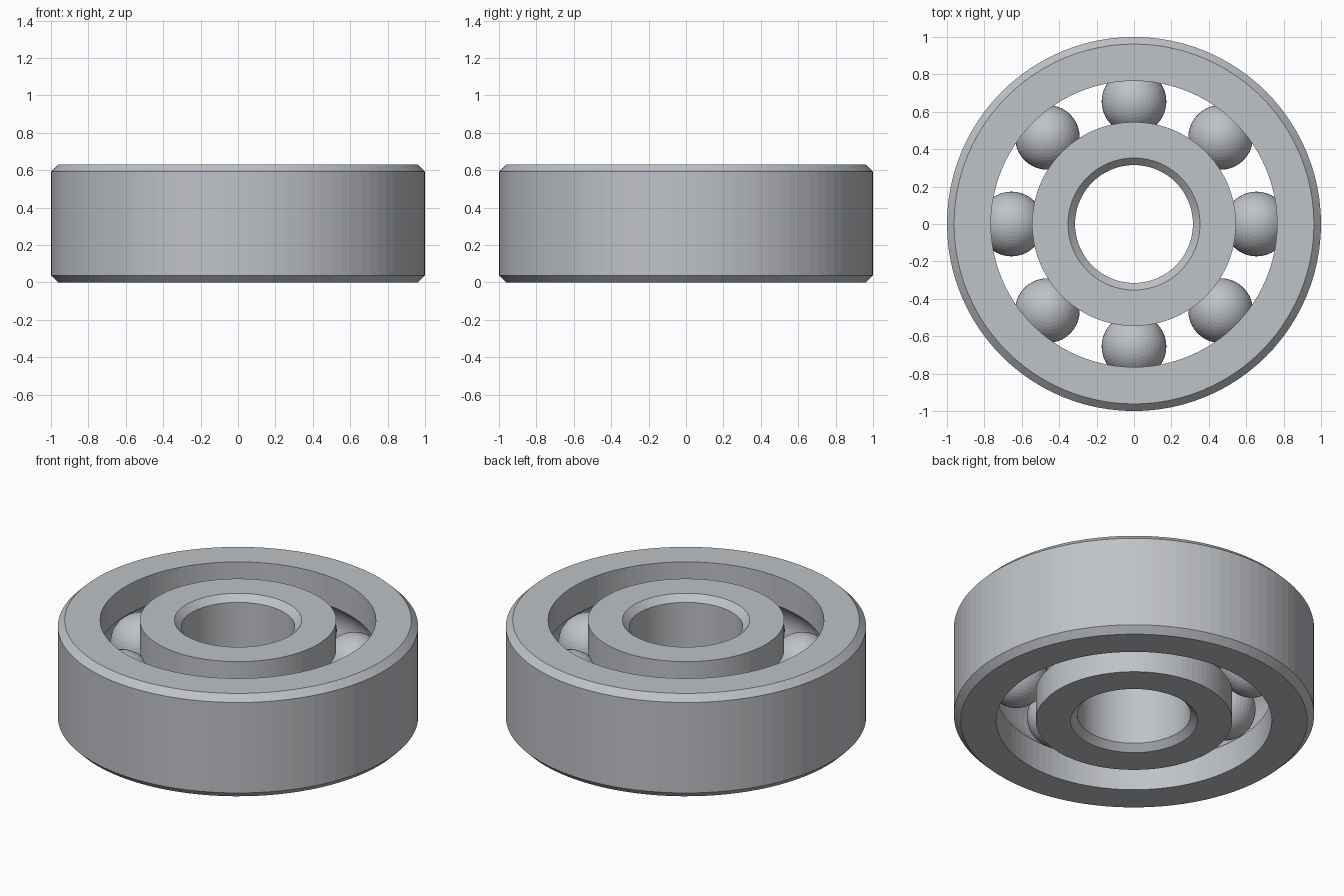
import bpy, bmesh
from math import pi, sin, cos, asin, sqrt
from mathutils import Matrix, Vector

cube = bpy.data.objects.get("Cube")
if cube:
    bpy.data.objects.remove(cube, do_unlink=True)

HEIGHT = 0.63
MID = HEIGHT / 2
PITCH = 0.655        # radius of the circle of ball centres
BALL = 0.173
GROOVE = 0.175
CHAMFER = 0.038
SEGMENTS = 96

steel = bpy.data.materials.new("light_steel")
steel.use_nodes = True
colour = (0.52, 0.54, 0.57, 1)
steel.diffuse_color = colour
steel.node_tree.nodes["Principled BSDF"].inputs["Base Color"].default_value = colour


def add_object(name, bm):
    mesh = bpy.data.meshes.new(name)
    bm.to_mesh(mesh)
    bm.free()
    mesh.materials.append(steel)
    obj = bpy.data.objects.new(name, mesh)
    bpy.context.collection.objects.link(obj)
    return obj


def ring(name, plain, race):
    """Lathe a ring: chamfered wall at radius plain, grooved wall at radius race."""
    side = 1 if race > PITCH else -1
    inset = plain - side * CHAMFER
    profile = [(inset, 0), (plain, CHAMFER), (plain, HEIGHT - CHAMFER),
               (inset, HEIGHT), (race, HEIGHT)]
    # Ball groove, an arc centred on the pitch circle
    half = asin(sqrt(GROOVE ** 2 - (race - PITCH) ** 2) / GROOVE)
    steps = 16
    for i in range(steps + 1):
        a = half * (1 - 2 * i / steps)
        profile.append((PITCH + side * GROOVE * cos(a), MID + GROOVE * sin(a)))
    profile.append((race, 0))

    bm = bmesh.new()
    verts = [bm.verts.new((r, 0, z)) for r, z in profile]
    edges = [bm.edges.new((v, verts[i - 1])) for i, v in enumerate(verts)]
    bmesh.ops.spin(bm, geom=verts + edges, cent=(0, 0, 0), axis=(0, 0, 1),
                   angle=2 * pi, steps=SEGMENTS, use_merge=True)
    bmesh.ops.remove_doubles(bm, verts=bm.verts[:], dist=0.0001)
    bmesh.ops.recalc_face_normals(bm, faces=bm.faces[:])
    return add_object(name, bm)


# Races
ring("outer_ring", 1.0, 0.765)
ring("inner_ring", 0.315, 0.545)

# Rolling balls
for i in range(8):
    a = i * pi / 4
    bm = bmesh.new()
    bmesh.ops.create_uvsphere(bm, u_segments=40, v_segments=24, radius=BALL)
    ball = add_object(f"ball_{i + 1}", bm)
    ball.matrix_world = Matrix.Translation(Vector((PITCH * cos(a), PITCH * sin(a), MID)))
